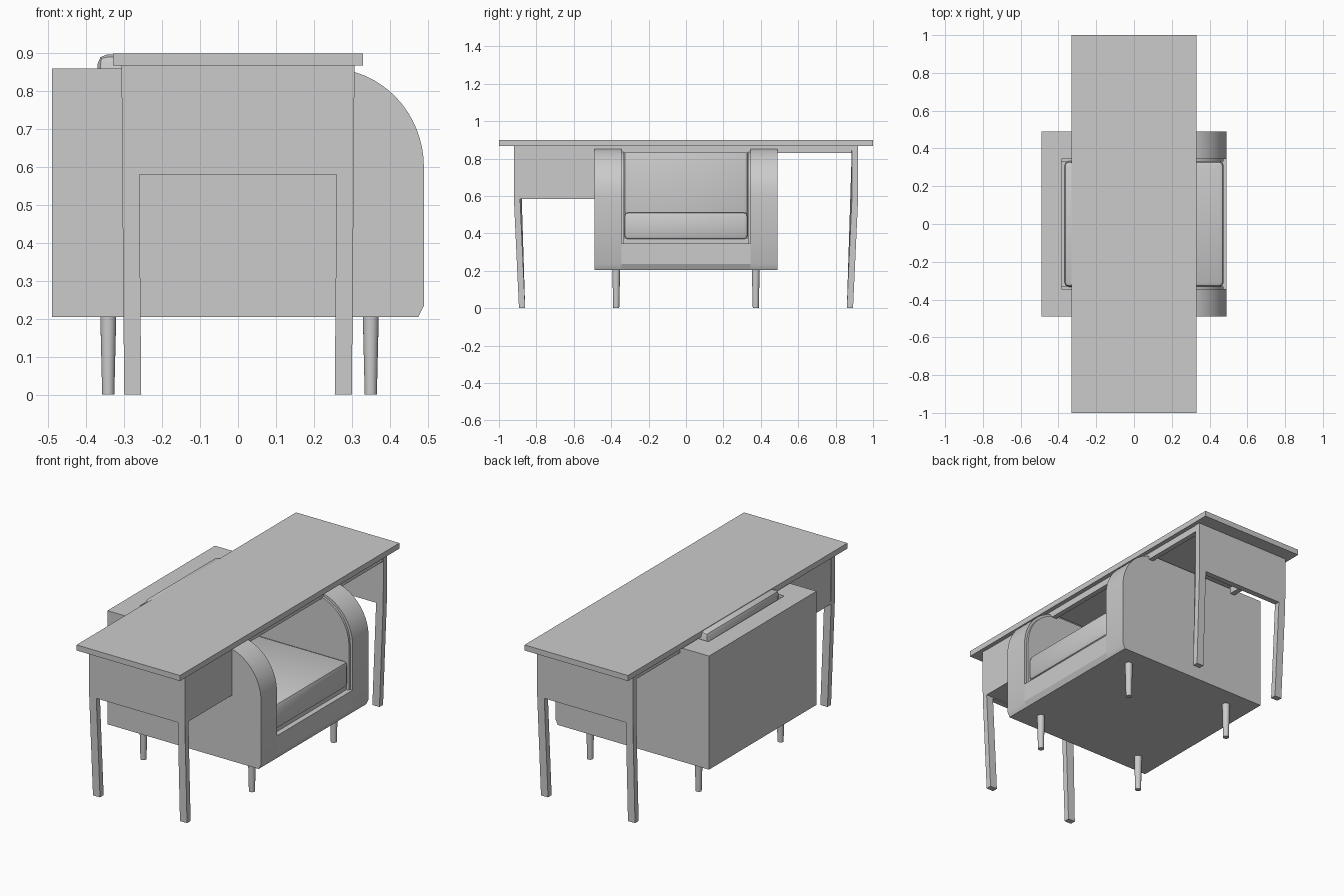
import bpy, bmesh, math

if "Cube" in bpy.data.objects:
    bpy.data.objects.remove(bpy.data.objects["Cube"])


def make_object(name, bm):
    bmesh.ops.recalc_face_normals(bm, faces=bm.faces)
    mesh = bpy.data.meshes.new(name)
    bm.to_mesh(mesh)
    bm.free()
    ob = bpy.data.objects.new(name, mesh)
    bpy.context.collection.objects.link(ob)
    return ob


def smooth(ob, angle=35):
    bpy.ops.object.select_all(action='DESELECT')
    ob.select_set(True)
    bpy.context.view_layer.objects.active = ob
    bpy.ops.object.shade_smooth_by_angle(angle=math.radians(angle))


def box(name, x, y, z, bevel=0, segments=2):
    bm = bmesh.new()
    bmesh.ops.create_cube(bm, size=1)
    for v in bm.verts:
        for i, (a, b) in enumerate((x, y, z)):
            v.co[i] = (a + b) / 2 + v.co[i] * (b - a)
    if bevel:
        bmesh.ops.bevel(bm, geom=bm.edges[:], offset=bevel,
                        segments=segments, profile=0.5, affect='EDGES')
    ob = make_object(name, bm)
    if bevel:
        smooth(ob)
    return ob


def prism(name, profile, y0, y1):
    """Extrude an x-z outline from y0 to y1."""
    bm = bmesh.new()
    face = bm.faces.new([bm.verts.new((x, y0, z)) for x, z in profile])
    ext = bmesh.ops.extrude_face_region(bm, geom=[face])['geom']
    moved = [g for g in ext if isinstance(g, bmesh.types.BMVert)]
    bmesh.ops.translate(bm, verts=moved, vec=(0, y1 - y0, 0))
    return make_object(name, bm)


# Desk top, long rails and drawer block
box("desk_top", (-0.33, 0.33), (-1, 1), (0.868, 0.9))
for side, sx in (("front", 1), ("back", -1)):
    box(side + "_desk_rail", sorted((sx * 0.305, sx * 0.275)),
        (-0.89, 0.89), (0.83, 0.868))
box("drawer_block", (-0.305, 0.305), (-0.9, -0.37), (0.585, 0.868))

# Desk ends: panels with splayed legs
half = [(0.255, 0), (0.30, 0), (0.305, 0.58), (0.307, 0.868)]
outline = ([(0.26, 0.58)] + half + [(-x, z) for x, z in reversed(half)]
           + [(-0.26, 0.58)])
for side, s in (("left", -1), ("right", 1)):
    end = prism(side + "_desk_end", outline, s * 0.887, s * 0.92)
    for v in end.data.vertices:
        if v.co.z < 0.3:
            v.co.y -= s * 0.027


# Armchair arms with a rounded front top corner and thin inner lining
def arm_outline(inset, bottom, back):
    curve = [(0.24 + (0.25 - inset) * math.cos(t), 0.60 + (0.26 - inset) * math.sin(t))
             for t in (i * math.pi / 32 for i in range(17))]
    foot = ([(0.475, bottom), (0.49, bottom + 0.03)] if not inset
            else [(0.49 - inset, bottom)])
    return [(back, bottom)] + foot + curve + [(back, 0.86 - inset)]


for side, s in (("left", -1), ("right", 1)):
    smooth(prism(side + "_arm", arm_outline(0, 0.205, -0.49), s * 0.345, s * 0.49), 30)
    smooth(prism(side + "_arm_lining", arm_outline(0.015, 0.34, -0.39),
                 s * 0.332, s * 0.346), 30)

# Armchair base and back
prism("chair_base", [(-0.49, 0.205), (0.475, 0.205), (0.49, 0.235),
                     (0.49, 0.345), (-0.49, 0.345)], -0.346, 0.346)
box("chair_back", (-0.49, -0.385), (-0.346, 0.346), (0.3, 0.86))

# Cushions
box("seat_cushion", (-0.25, 0.475), (-0.333, 0.333), (0.365, 0.515), 0.025)
box("seat_deck", (-0.385, 0.46), (-0.335, 0.335), (0.34, 0.375))
back = box("back_cushion", (-0.37, -0.23), (-0.333, 0.333), (0.375, 0.897), 0.025)

# Tapered round chair legs
for xn, x in (("back", -0.342), ("front", 0.35)):
    for yn, y in (("left", -0.373), ("right", 0.373)):
        bm = bmesh.new()
        bmesh.ops.create_cone(bm, cap_ends=True, segments=20,
                              radius1=0.016, radius2=0.021, depth=0.207)
        bmesh.ops.translate(bm, verts=bm.verts, vec=(x, y, 0.1035))
        smooth(make_object(f"{xn}_{yn}_chair_leg", bm))
